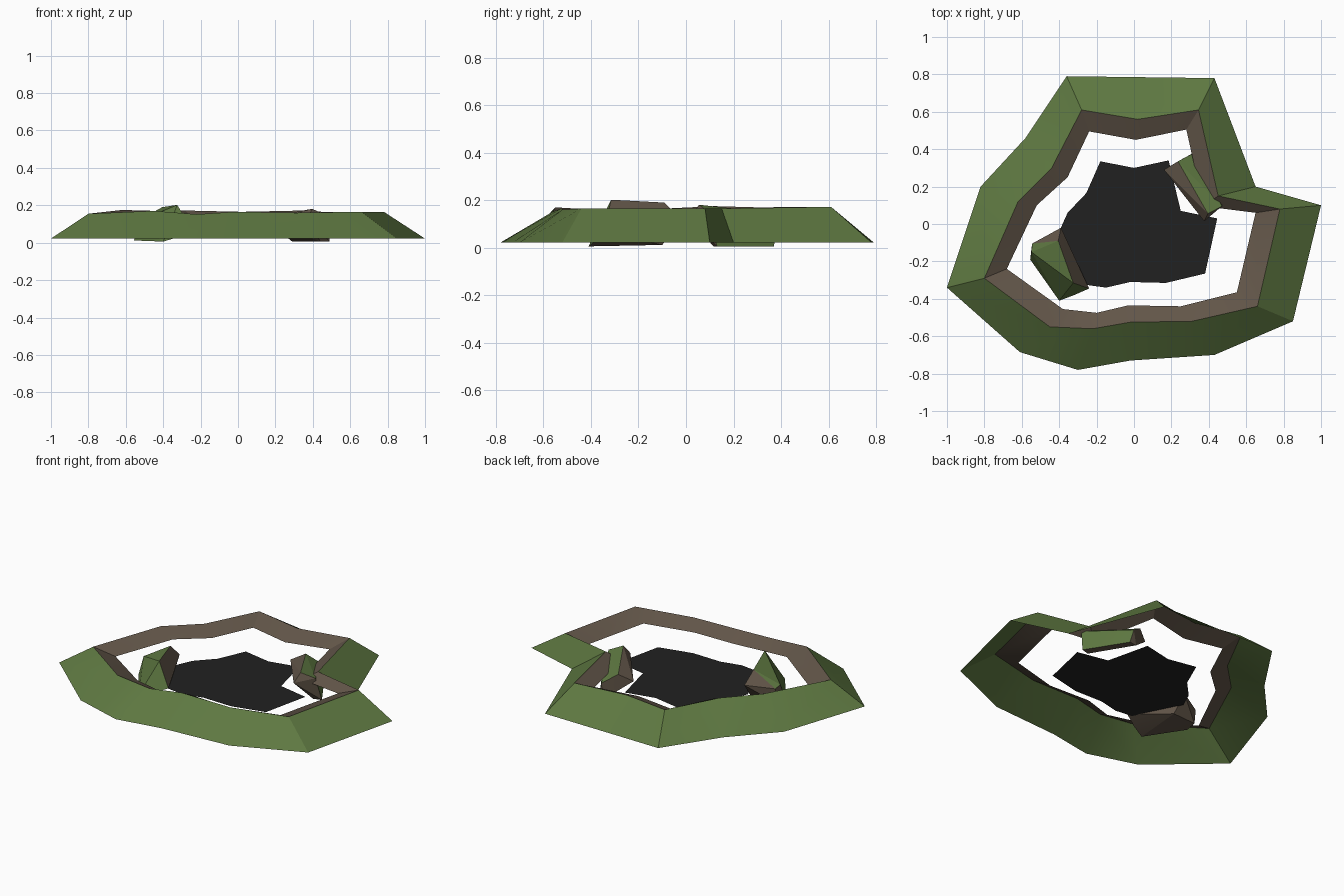
import bpy, bmesh, math
from mathutils import Vector

if "Cube" in bpy.data.objects:
    bpy.data.objects.remove(bpy.data.objects["Cube"])


def material(name, rgb):
    m = bpy.data.materials.new(name)
    m.diffuse_color = (*rgb, 1)
    m.use_nodes = True
    m.node_tree.nodes["Principled BSDF"].inputs["Base Color"].default_value = m.diffuse_color
    return m


GRASS = material("grass green", (0.112, 0.188, 0.053))
EARTH = material("earth brown", (0.122, 0.092, 0.066))
DARK = material("pit black", (0.0155, 0.0155, 0.0155))


def finish(name, bm, mats, angle):
    mesh = bpy.data.meshes.new(name)
    bm.to_mesh(mesh)
    bm.free()
    for m in mats:
        mesh.materials.append(m)
    ob = bpy.data.objects.new(name, mesh)
    bpy.context.collection.objects.link(ob)
    bpy.ops.object.select_all(action='DESELECT')
    ob.select_set(True)
    bpy.context.view_layer.objects.active = ob
    bpy.ops.object.shade_smooth_by_angle(angle=math.radians(angle))
    return ob


# Crater rim: grassy outer slope and short earthy inner lip, open underneath
OUTER = [(-1, -.34), (-.82, .20), (-.58, .46), (-.36, .79), (.03, .785), (.43, .78),
         (.65, .20), (1, .10), (.85, -.52), (.43, -.70), (-.02, -.73), (-.30, -.78), (-.61, -.685)]
RIDGE = [(-.80, -.29, .155), (-.62, .12, .175), (-.44, .30, .17), (-.28, .61, .172), (.02, .56, .165),
         (.345, .61, .172), (.45, .15, .165), (.78, .08, .165), (.66, -.44, .165),
         (.31, -.52, .16), (-.02, -.525, .165), (-.22, -.56, .152), (-.45, -.55, .17)]
INNER = [(-.68, -.24), (-.52, .10), (-.355, .25), (-.24, .495), (.01, .45), (.28, .505),
         (.37, .095), (.65, .06), (.55, -.365), (.25, -.44), (-.03, -.435), (-.20, -.475), (-.38, -.455)]

bm = bmesh.new()
loops = [[bm.verts.new((x, y, .022)) for x, y in OUTER],
         [bm.verts.new(p) for p in RIDGE],
         [bm.verts.new((x, y, r[2] - .048)) for (x, y), r in zip(INNER, RIDGE)]]
for band in range(2):
    a, b = loops[band], loops[band + 1]
    for i in range(len(a)):
        j = (i + 1) % len(a)
        f = bm.faces.new((a[j], a[i], b[i], b[j]))
        f.material_index = band
        f.normal_update()
        if f.normal.z < 0:
            f.normal_flip()
finish("crater_rim", bm, [GRASS, EARTH], 25)

# Flat dark pit floor
FLOOR = [(-.18, .335), (0, .30), (.185, .34), (.25, .07), (.445, .03), (.38, -.265), (.17, -.315),
         (-.02, -.31), (-.15, -.34), (-.26, -.325), (-.34, -.18), (-.40, -.04), (-.355, .06), (-.255, .165)]
bm = bmesh.new()
f = bm.faces.new([bm.verts.new((x, y, .052)) for x, y in FLOOR])
f.normal_update()
if f.normal.z < 0:
    f.normal_flip()
bmesh.ops.triangulate(bm, faces=bm.faces[:])
finish("pit_floor", bm, [DARK], 30)


# Tilted boulders: convex chunks with grass on the outward upper faces
def boulder(name, points, outward):
    bm = bmesh.new()
    for p in points:
        bm.verts.new(p)
    res = bmesh.ops.convex_hull(bm, input=bm.verts[:])
    loose = [v for v in bm.verts if not v.link_faces]
    bmesh.ops.delete(bm, geom=loose, context='VERTS')
    bmesh.ops.recalc_face_normals(bm, faces=bm.faces[:])
    out = Vector(outward).normalized()
    for f in bm.faces:
        f.normal_update()
        f.material_index = 0 if f.normal.z > .12 and f.normal.dot(out) > .1 else 1
    finish(name, bm, [GRASS, EARTH], 10)


boulder("left_boulder",
        [(-.405, -.09, .19), (-.325, -.315, .202), (-.39, -.02, .114), (-.24, -.345, .065),
         (-.545, -.105, .10), (-.548, -.15, .11), (-.555, -.19, .012), (-.40, -.41, .006),
         (-.32, -.38, .03), (-.38, -.10, .012), (-.54, -.11, .012)], (-.8, -.6, 0))
boulder("right_boulder",
        [(.235, .335, .15), (.395, .055, .181), (.16, .29, .11), (.375, .015, .125),
         (.32, .38, .09), (.47, .095, .15), (.29, .365, .006), (.34, .37, .006),
         (.44, .115, .006), (.49, .13, .006)], (.85, .5, 0))
